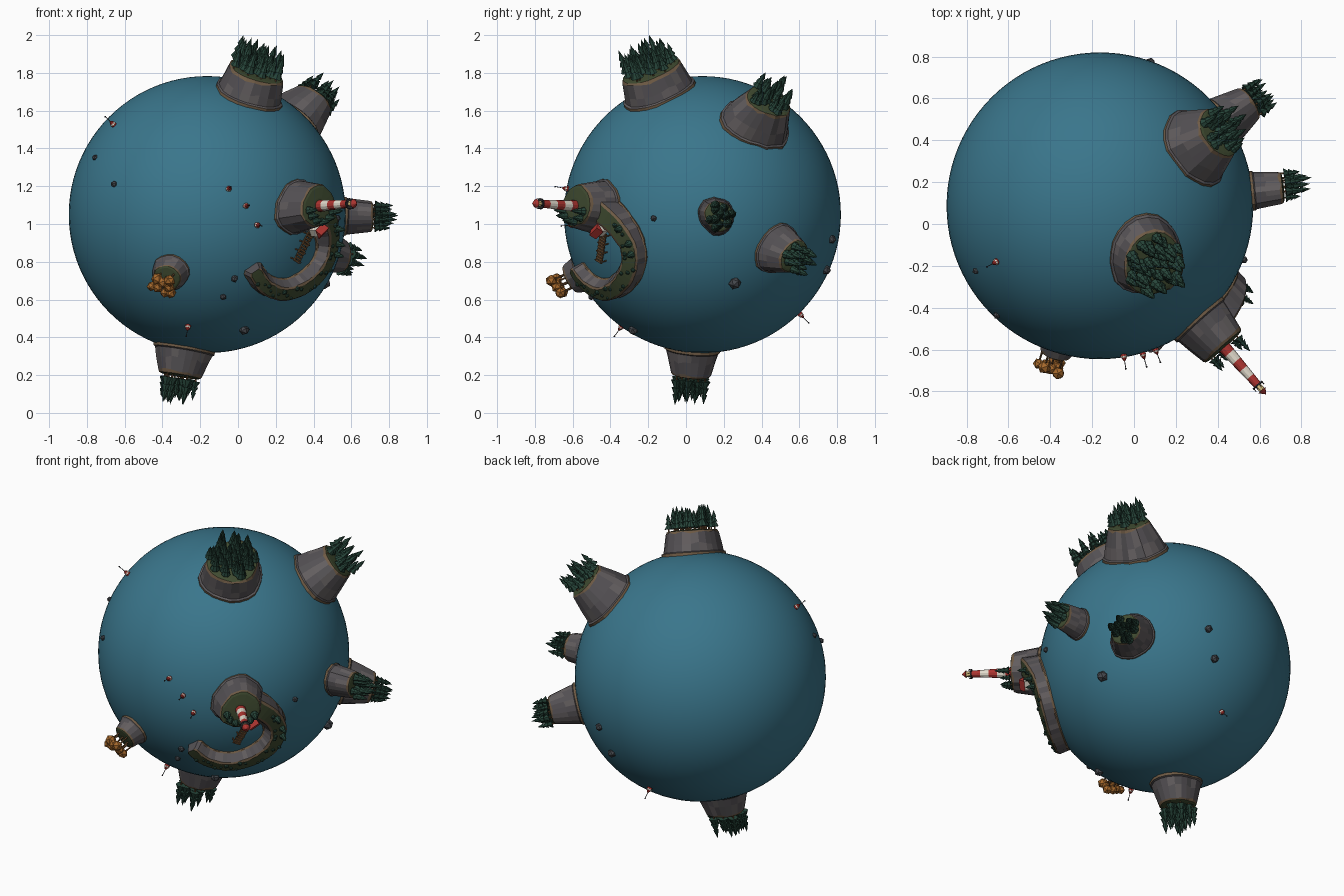
import bpy, bmesh, random
from math import sin, cos, pi, sqrt
from mathutils import Vector, Matrix

if "Cube" in bpy.data.objects:
    bpy.data.objects.remove(bpy.data.objects["Cube"])

random.seed(4)
C, R = Vector((-0.163, 0.087, 1.05)), 0.733


def mat(name, r, g, b):
    m = bpy.data.materials.new(name)
    m.diffuse_color = (r, g, b, 1)
    m.use_nodes = True
    m.node_tree.nodes["Principled BSDF"].inputs["Base Color"].default_value = m.diffuse_color
    return m


WATER = mat("water", .042, .18, .26)
CLIFF = mat("cliff", .09, .083, .09)
CLIFF2 = mat("cliff_light", .125, .112, .115)
SAND = mat("sand", .16, .105, .06)
GRASS = mat("grass", .05, .07, .03)
PINE = mat("pine", .02, .06, .042)
WOOD = mat("wood", .15, .075, .03)
AUTUMN = mat("autumn", .38, .14, .025)
RED = mat("red", .42, .035, .03)
WHITE = mat("white", .75, .7, .6)
LAMP = mat("lamp", .8, .6, .25)
BLACK = mat("dark_metal", .03, .03, .035)
ROCK = mat("rock", .06, .065, .075)


def finish(bm, name, *mats):
    bmesh.ops.recalc_face_normals(bm, faces=bm.faces[:])
    me = bpy.data.meshes.new(name)
    bm.to_mesh(me)
    bm.free()
    for m in mats:
        me.materials.append(m)
    ob = bpy.data.objects.new(name, me)
    bpy.context.collection.objects.link(ob)
    return ob


def frame(d, tangent=None):
    """Planet-centred axes whose z points out along d."""
    z = Vector(d).normalized()
    x = Vector(tangent or (0.3, 0.2, 1))
    x = (x - z * x.dot(z)).normalized()
    m = Matrix((x, z.cross(x), z)).transposed().to_4x4()
    return Matrix.Translation(C) @ m


def cone(bm, m, x, y, z0, z1, r0, r1, n=6):
    bmesh.ops.create_cone(bm, cap_ends=True, segments=n, radius1=r0, radius2=r1, depth=z1 - z0,
                          matrix=m @ Matrix.Translation((x, y, (z0 + z1) / 2)))


def ball(bm, m, x, y, z, r, sub=1):
    bmesh.ops.create_icosphere(bm, subdivisions=sub, radius=r, matrix=m @ Matrix.Translation((x, y, z))
                               @ Matrix.Rotation(random.random() * 6, 4, 'X'))


def box(bm, m, loc, size):
    bmesh.ops.create_cube(bm, size=1, matrix=m @ Matrix.Translation(loc) @ Matrix.Diagonal((*size, 1)))


def island(name, m, rad, top_rad, top, n=22):
    bm = bmesh.new()
    sea = sqrt(R * R - rad * rad)
    ph = [random.uniform(0, 6) for _ in range(2)]
    wob = [1 + .06 * sin(2 * 2 * pi * i / n + ph[0]) + .04 * sin(3 * 2 * pi * i / n + ph[1])
           + random.uniform(-.03, .03) for i in range(n)]
    h = top - sea
    levels = [(rad * 1.05, sea - .05, 0), (rad * 1.03, sea + .012, 1),
              (rad * .97, sea + .018, 0), (rad * .6 + top_rad * .4, sea + h * .45, 0),
              (top_rad * 1.06, top - .012, 0), (top_rad, top, 1),
              (top_rad * .88, top + .004, 2), (top_rad * .4, top + .008, 2)]
    rings = []
    for k, (r, z, _) in enumerate(levels):
        j = .008 if k in (3, 4) else 0
        rings.append([bm.verts.new(m @ Vector((r * wob[i] * cos(2 * pi * i / n), r * wob[i] * sin(2 * pi * i / n),
                                               z + random.uniform(-j, j)))) for i in range(n)])
    for k in range(len(rings) - 1):
        for i in range(n):
            q = (i + 1) % n
            f = bm.faces.new((rings[k][i], rings[k][q], rings[k + 1][q], rings[k + 1][i]))
            kind = levels[k + 1][2]
            f.material_index = (3 if random.random() < .35 else 0) if kind == 0 else kind
    bm.faces.new(rings[-1]).material_index = 2
    finish(bm, name, CLIFF, SAND, GRASS, CLIFF2)


def pines(name, m, spots):
    """Spots are (x, y, ground, height); each pine is a trunk with three skirts."""
    leaf, trunk = bmesh.new(), bmesh.new()
    for x, y, z, h in spots:
        w = .015 + h * .1
        t = m @ Matrix.Translation((x, y, z)) @ Matrix.Rotation(random.random() * 6, 4, 'Z')
        cone(trunk, t, 0, 0, -.01, h * .3, .005, .004, 5)
        for a, b, r in ((.15, .55, 1), (.4, .78, .78), (.64, 1, .55)):
            cone(leaf, t, 0, 0, h * a, h * b, w * r, 0, 7)
    finish(leaf, name + "_foliage", PINE)
    finish(trunk, name + "_trunks", WOOD)


def scatter(n, rad, top, h0, h1):
    out = []
    for i in range(n):
        r, a = rad * sqrt((i + .5) / n), i * 2.4 + random.uniform(-.3, .3)
        out.append((r * cos(a), r * sin(a), top, random.uniform(h0, h1)))
    return out


# ocean planet
bm = bmesh.new()
bmesh.ops.create_uvsphere(bm, u_segments=96, v_segments=48, radius=R, matrix=Matrix.Translation(C))
for f in bm.faces:
    f.smooth = True
finish(bm, "ocean", WATER)

# forested islands: direction, foot radius, top radius, top height, tree count, tree heights
for name, d, r0, r1, top, n, h0, h1 in (
        ("north_island", (.305, -.326, .895), .185, .15, .85, 36, .10, .155),
        ("northeast_island", (.63, .39, .67), .18, .115, .90, 20, .08, .15),
        ("southeast_island", (.80, .55, -.25), .13, .085, .895, 13, .08, .13),
        ("east_island", (.993, .10, -.01), .095, .075, .875, 11, .08, .15),
        ("south_island", (-.167, -.066, -.98), .15, .105, .865, 18, .09, .165)):
    m = frame(d)
    island(name, m, r0, r1, top)
    pines(name, m, scatter(n, r1 * .93, top, h0, h1))

# autumn island with round-crowned trees
m = frame((-.267, -.867, -.422))
island("autumn_island", m, .10, .075, .81, 18)
leaf, trunk = bmesh.new(), bmesh.new()
for x, y, _, h in scatter(8, .065, .81, .06, .085):
    cone(trunk, m, x, y, .80, .81 + h, .006, .004, 5)
    ball(leaf, m, x, y, .81 + h, random.uniform(.026, .034))
finish(leaf, "autumn_foliage", AUTUMN)
finish(trunk, "autumn_trunks", WOOD)

# lighthouse island
LH = frame((.66, -.75, .05))
island("lighthouse_island", LH, .145, .11, .895, 22)
pines("lighthouse_grove", LH, [(.085 * cos(a), .085 * sin(a), .895, random.uniform(.06, .11))
                               for a in (2.2, 2.6, 3.1, 3.6, 4.2, 4.7)])

# lighthouse: striped tower, gallery, lamp, cap
tower_red, tower_white, metal = bmesh.new(), bmesh.new(), bmesh.new()
z, step, n = .89, .05, 5
for i in range(n):
    cone(tower_white if i % 2 else tower_red, LH, 0, 0, z + i * step, z + (i + 1) * step,
         .032 - .0024 * i, .032 - .0024 * (i + 1), 12)
cone(metal, LH, 0, 0, 1.14, 1.147, .03, .03, 12)
lamp = bmesh.new()
cone(lamp, LH, 0, 0, 1.147, 1.175, .016, .016, 8)
cone(tower_red, LH, 0, 0, 1.175, 1.202, .024, 0, 10)
for i in range(8):
    cone(metal, LH, .028 * cos(i * pi / 4), .028 * sin(i * pi / 4), 1.147, 1.16, .002, .002, 4)
finish(tower_red, "lighthouse_red_bands", RED)
finish(tower_white, "lighthouse_white_bands", WHITE)
finish(metal, "lighthouse_gallery", BLACK)
finish(lamp, "lighthouse_lamp", LAMP)


def on_front(x, z, r):
    """Point at radius r on the front half, seen at x, z."""
    dx, dz = x - C.x, z - C.z
    return Vector((dx, -sqrt(max(0, r * r - dx * dx - dz * dz)), dz))


# crescent arm: section swept along a smooth path
ctrl = [on_front(x, z, .80) for x, z in ((.40, 1.10), (.48, 1.01), (.51, .89), (.475, .77), (.38, .67),
                                         (.26, .625), (.155, .66), (.09, .75))]
path = []
for i in range(len(ctrl) - 1):
    p0, p1, p2, p3 = ctrl[max(i - 1, 0)], ctrl[i], ctrl[i + 1], ctrl[min(i + 2, len(ctrl) - 1)]
    for k in range(5):
        t = k / 5
        path.append(.5 * (2 * p1 + (p2 - p0) * t + (2 * p0 - 5 * p1 + 4 * p2 - p3) * t * t
                          + (3 * p1 - p0 - 3 * p2 + p3) * t ** 3))
path.append(ctrl[-1])
section = [(-1.05, .69), (-1.02, .737), (-.96, .742), (-.72, .795), (-.55, .803),
           (.55, .803), (.72, .795), (.96, .742), (1.02, .737), (1.05, .69)]
kinds = [1, 1, 0, 1, 2, 1, 0, 1, 1]
bm, rings, arm = bmesh.new(), [], []
for i, p in enumerate(path):
    t = path[min(i + 1, len(path) - 1)] - path[max(i - 1, 0)]
    out = p.normalized()
    side = out.cross(t).normalized()
    u = i / (len(path) - 1)
    w = (.078 - .026 * u) * (.72 if i == len(path) - 1 else 1)
    lift = .05 * max(0, 1 - u * 3.5)
    arm.append((out, side, t, w, lift))
    rings.append([bm.verts.new(C + out * (r + (lift if r > .76 else 0))
                               + side * (s * w + random.uniform(-.003, .003))) for s, r in section])
for a, b in zip(rings, rings[1:]):
    for k, kind in enumerate(kinds):
        f = bm.faces.new((a[k], a[k + 1], b[k + 1], b[k]))
        f.material_index = kind if kind else random.choice((0, 0, 3))
bm.faces.new(rings[0])
bm.faces.new(rings[-1])
finish(bm, "crescent_arm", CLIFF, SAND, GRASS, CLIFF2)

# shrubs along the arm
bm = bmesh.new()
for i in range(6, len(path) - 2):
    out, side, t, w, lift = arm[i]
    if random.random() < .75:
        ball(bm, frame(out, side), random.uniform(-.5, .5) * w, 0, .803 + lift, random.uniform(.008, .015))
finish(bm, "arm_shrubs", PINE)
for i in (7, 10, 12):
    pines("arm_pine_%d" % i, frame(arm[i][0], arm[i][1]), [(.02, 0, .80 + arm[i][4], .06)])

# keeper's cottage
m = frame(on_front(.42, .965, .80), (1, 0, .4))
bm = bmesh.new()
box(bm, m, (0, 0, .80), (.055, .042, .06))
finish(bm, "cottage_walls", WHITE)
bm = bmesh.new()
vs = [[bm.verts.new(m @ Vector((x, y, z))) for y, z in ((-.029, .826), (.029, .826), (0, .856))]
      for x in (-.034, .034)]
bm.faces.new(vs[0])
bm.faces.new(vs[1])
for k in range(3):
    q = (k + 1) % 3
    bm.faces.new((vs[0][k], vs[0][q], vs[1][q], vs[1][k]))
finish(bm, "cottage_roof", RED)

# jetty: rails, planks and posts
a, b = on_front(.385, .95, .765), on_front(.31, .80, .765)
m = frame(a + b, b - a)
bm = bmesh.new()
for i in range(11):
    box(bm, m, (-.082 + i * .0164, 0, .762), (.012, .045, .006))
for y in (-.016, .016):
    box(bm, m, (0, y, .756), (.175, .005, .007))
    for x in (-.075, -.025, .025, .078):
        cone(bm, m, x, y * 1.25, .71, .772, .004, .004, 6)
finish(bm, "jetty", WOOD)

# channel buoys with masts
for i, d in enumerate(((-.5, -.27, .48), (.113, -.71, .135), (.203, -.70, .045), (.263, -.68, -.055),
                       (-.102, -.43, -.595), (.0, .52, -.53))):
    m = frame(d)
    bm, bw, bk = bmesh.new(), bmesh.new(), bmesh.new()
    cone(bm, m, 0, 0, .722, .742, .014, .016, 8)
    cone(bw, m, 0, 0, .742, .75, .016, .013, 8)
    cone(bm, m, 0, 0, .75, .764, .013, .004, 8)
    cone(bk, m, 0, 0, .76, .80, .002, .002, 5)
    ball(bk, m, 0, 0, .803, .005)
    finish(bm, "buoy_body_%d" % i, RED)
    finish(bw, "buoy_band_%d" % i, WHITE)
    finish(bk, "buoy_mast_%d" % i, BLACK)

# sea rocks
bm = bmesh.new()
for x, y, z, r in ((-.59, -.31, .30, .016), (-.49, -.52, .16, .018), (.143, -.63, -.335, .02),
                   (.083, -.58, -.43, .018), (.193, -.36, -.60, .028), (.686, -.257, -.02, .018),
                   (.615, .17, -.36, .034), (.24, .68, -.13, .024), (.17, .65, -.29, .026)):
    ball(bm, frame((x, y, z)), 0, 0, R + r * .2, r)
finish(bm, "sea_rocks", ROCK)
